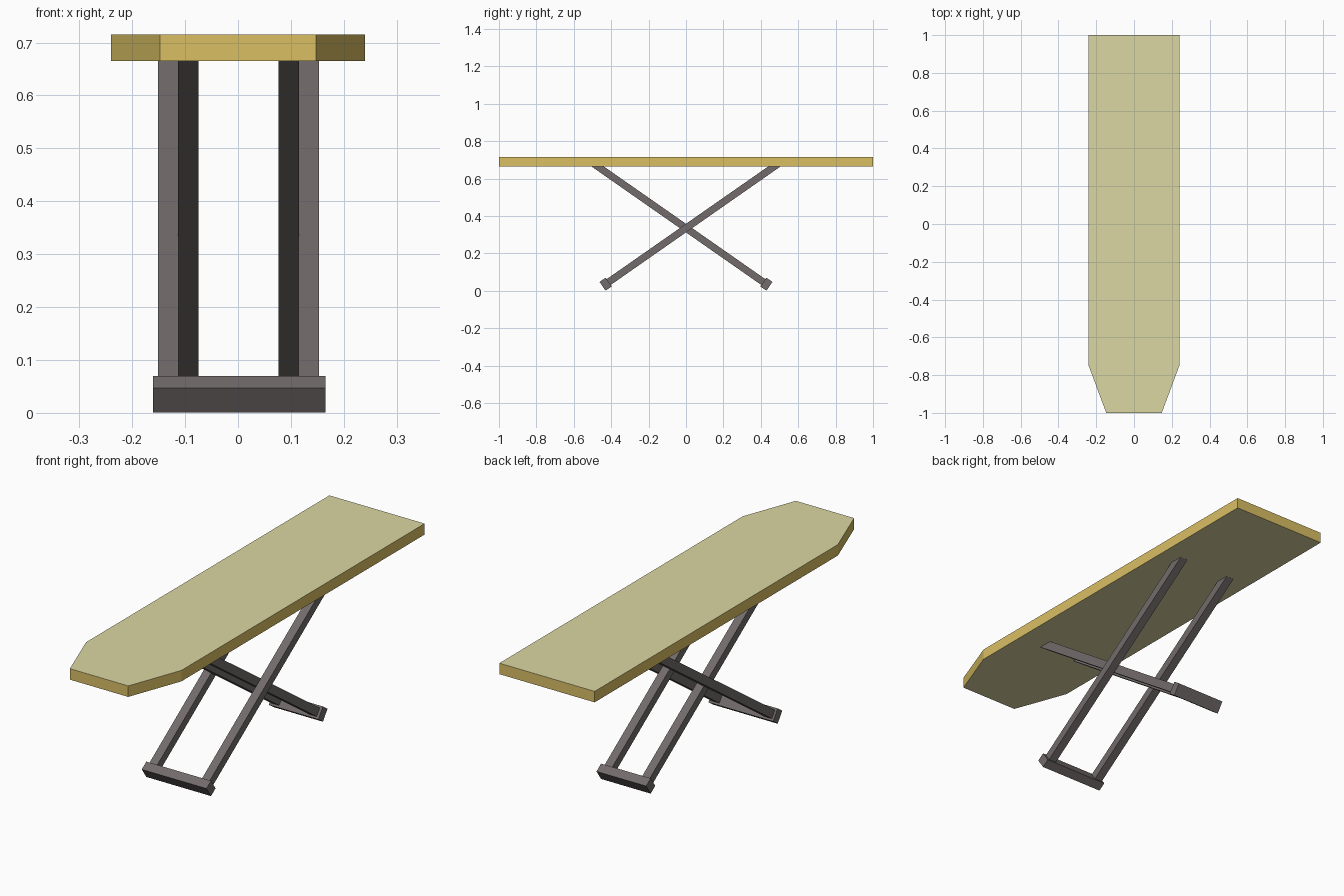
import bpy, bmesh, math
from mathutils import Vector, Matrix

if "Cube" in bpy.data.objects:
    bpy.data.objects.remove(bpy.data.objects["Cube"])


def material(name, rgb):
    lin = [((c / 255 + 0.055) / 1.055) ** 2.4 for c in rgb]
    m = bpy.data.materials.new(name)
    m.diffuse_color = (*lin, 1)
    m.use_nodes = True
    m.node_tree.nodes["Principled BSDF"].inputs["Base Color"].default_value = m.diffuse_color
    return m


cloth = material("pale cloth", (219, 215, 164))
trim = material("golden trim", (218, 191, 100))
metal = material("grey metal", (115, 107, 107))


def finish(name, bm, mats):
    me = bpy.data.meshes.new(name)
    bmesh.ops.recalc_face_normals(bm, faces=bm.faces)
    bm.to_mesh(me)
    bm.free()
    for m in mats:
        me.materials.append(m)
    ob = bpy.data.objects.new(name, me)
    bpy.context.collection.objects.link(ob)
    return ob


# Board: outline extruded upwards, edge faces in the trim colour
outline = [(-0.147, -1), (0.147, -1), (0.24, -0.75), (0.24, 1), (-0.24, 1), (-0.24, -0.75)]
bm = bmesh.new()
base = bm.faces.new([bm.verts.new((x, y, 0.665)) for x, y in outline])
ext = bmesh.ops.extrude_face_region(bm, geom=[base], use_keep_orig=True)
bmesh.ops.translate(bm, vec=(0, 0, 0.05),
                    verts=[v for v in ext["geom"] if isinstance(v, bmesh.types.BMVert)])
bm.normal_update()
for f in bm.faces:
    f.material_index = 0 if abs(f.normal.z) > 0.5 else 1
finish("board", bm, [cloth, trim])

ANGLE = math.radians(34.9)
PIVOT_Z = 0.335


def bar(name, x0, x1, along0, along1, thick, side):
    """Box in a leg frame; 'along' runs up the slope from the pivot."""
    bm = bmesh.new()
    bmesh.ops.create_cube(bm, size=1)
    tilt = Matrix.Rotation(side * ANGLE, 4, 'X')
    for v in bm.verts:
        p = Vector(((x0 + x1) / 2 + v.co.x * (x1 - x0),
                    side * ((along0 + along1) / 2 + v.co.y * (along1 - along0)),
                    v.co.z * thick))
        v.co = tilt @ p + Vector((0, 0, PIVOT_Z))
    finish(name, bm, [metal])


# Two crossing leg frames, each with a foot bar; the back frame fits inside
FOOT = -0.524
TOP = (0.68 - PIVOT_Z) / math.sin(ANGLE)
for label, side, inner, outer, foot in (("front", 1, 0.113, 0.152, 0.163),
                                        ("back", -1, 0.0755, 0.114, 0.125)):
    for s, word in ((-1, "left"), (1, "right")):
        lo, hi = sorted((s * inner, s * outer))
        bar(f"{label}_foot_leg_{word}", lo + 0.001, hi + 0.001, FOOT, TOP, 0.038, side)
    bar(f"{label}_foot_bar", -foot + 0.002, foot + 0.002,
        FOOT - 0.02, FOOT + 0.02, 0.057, side)
